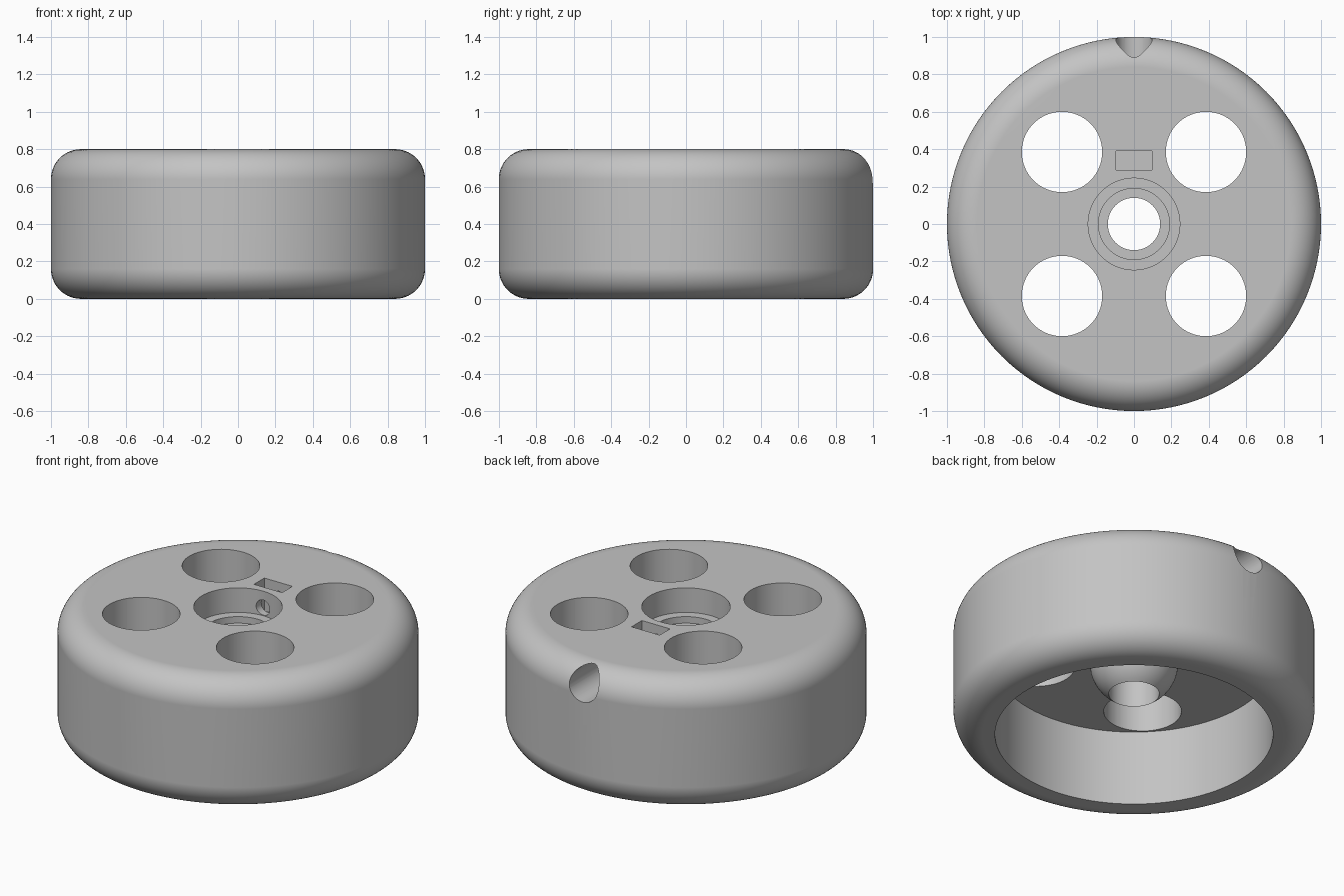
import bpy
import bmesh
from math import cos, sin, pi, radians, sqrt
from mathutils import Matrix, Vector

cube = bpy.data.objects.get("Cube")
if cube:
    bpy.data.objects.remove(cube, do_unlink=True)

RADIUS, HEIGHT, ROUND = 1.0, 0.8, 0.16
CAVITY_R, CEILING = 0.77, 0.46
SEAT_R, LIP_R, BORE_R = 0.245, 0.19, 0.14
SEAT_Z = 0.65
SCREW_Z = 0.695

grey = bpy.data.materials.new("plain grey")
grey.use_nodes = True
colour = (0.55, 0.55, 0.55, 1)
grey.diffuse_color = colour
grey.node_tree.nodes["Principled BSDF"].inputs["Base Color"].default_value = colour


def add_object(name, bm):
    mesh = bpy.data.meshes.new(name)
    bmesh.ops.recalc_face_normals(bm, faces=bm.faces)
    bm.to_mesh(mesh)
    bm.free()
    obj = bpy.data.objects.new(name, mesh)
    mesh.materials.append(grey)
    bpy.context.collection.objects.link(obj)
    return obj


def arc(cx, cz, r, start, end, steps):
    angles = [radians(start + (end - start) * i / steps) for i in range(steps + 1)]
    return [(cx + r * cos(a), cz + r * sin(a)) for a in angles]


def lathe(name, profile, segments):
    """Revolve a closed (radius, height) outline about z."""
    bm = bmesh.new()
    rings = []
    for k in range(segments):
        a = 2 * pi * k / segments
        rings.append([bm.verts.new((r * cos(a), r * sin(a), z)) for r, z in profile])
    n = len(profile)
    for k in range(segments):
        a, b = rings[k], rings[(k + 1) % segments]
        for i in range(n):
            j = (i + 1) % n
            bm.faces.new((a[i], b[i], b[j], a[j]))
    return add_object(name, bm)


def rod(name, start, end, r, segments=64):
    """Round cutter between two points."""
    start, end = Vector(start), Vector(end)
    axis = end - start
    turn = axis.to_track_quat('Z', 'Y').to_matrix().to_4x4()
    bm = bmesh.new()
    bmesh.ops.create_cone(bm, cap_ends=True, segments=segments, radius1=r, radius2=r,
                          depth=axis.length,
                          matrix=Matrix.Translation((start + end) / 2) @ turn)
    return add_object(name, bm)


def block(name, centre, size):
    bm = bmesh.new()
    bmesh.ops.create_cube(bm, size=1, matrix=Matrix.Translation(centre) @ Matrix.Diagonal((*size, 1)))
    return add_object(name, bm)


# Wheel body: rounded rim, hollow underside, domed hub and stepped bearing seat
dome_end = CEILING - sqrt(SEAT_R ** 2 - BORE_R ** 2)
dome = [(SEAT_R * cos(a), CEILING - SEAT_R * sin(a))
        for a in (radians(55.15 * i / 12) for i in range(12))]
profile = [(CAVITY_R, 0)]
profile += arc(RADIUS - ROUND, ROUND, ROUND, -90, 0, 14)
profile += arc(RADIUS - ROUND, HEIGHT - ROUND, ROUND, 0, 90, 14)
profile += [(SEAT_R, HEIGHT), (SEAT_R, SEAT_Z), (LIP_R, SEAT_Z),
            (LIP_R, SEAT_Z - 0.04), (BORE_R, SEAT_Z - 0.04), (BORE_R, dome_end)]
profile += dome[::-1]
profile += [(CAVITY_R, CEILING)]
wheel = lathe("wheel_body", profile, 128)

# Four round openings through the disc
cutters = [rod("opening_cutter", (x, y, CEILING - 0.1), (x, y, HEIGHT + 0.1), 0.215)
           for x in (-0.385, 0.385) for y in (-0.385, 0.385)]

# Set screw: wide access bore, narrow thread hole and nut pocket
cutters += [
    rod("access_cutter", (0, 0.55, SCREW_Z), (0, 1.2, SCREW_Z), 0.097, 48),
    rod("thread_cutter", (0, 0.15, SCREW_Z + 0.005), (0, 0.6, SCREW_Z + 0.005), 0.046, 32),
    block("nut_pocket_cutter", (0, 0.34, 0.75), (0.19, 0.1, 0.3)),
]

bpy.context.view_layer.objects.active = wheel
wheel.select_set(True)
for cutter in cutters:
    cutter.hide_render = True
    mod = wheel.modifiers.new("cut", 'BOOLEAN')
    mod.operation = 'DIFFERENCE'
    mod.solver = 'EXACT'
    mod.object = cutter
    bpy.ops.object.modifier_apply(modifier=mod.name)
    bpy.data.objects.remove(cutter, do_unlink=True)

# Smooth rounded surfaces, crisp hole edges, flat disc
bpy.ops.object.shade_smooth_by_angle(angle=radians(25))
weighted = wheel.modifiers.new("even_shading", 'WEIGHTED_NORMAL')
weighted.keep_sharp = True
